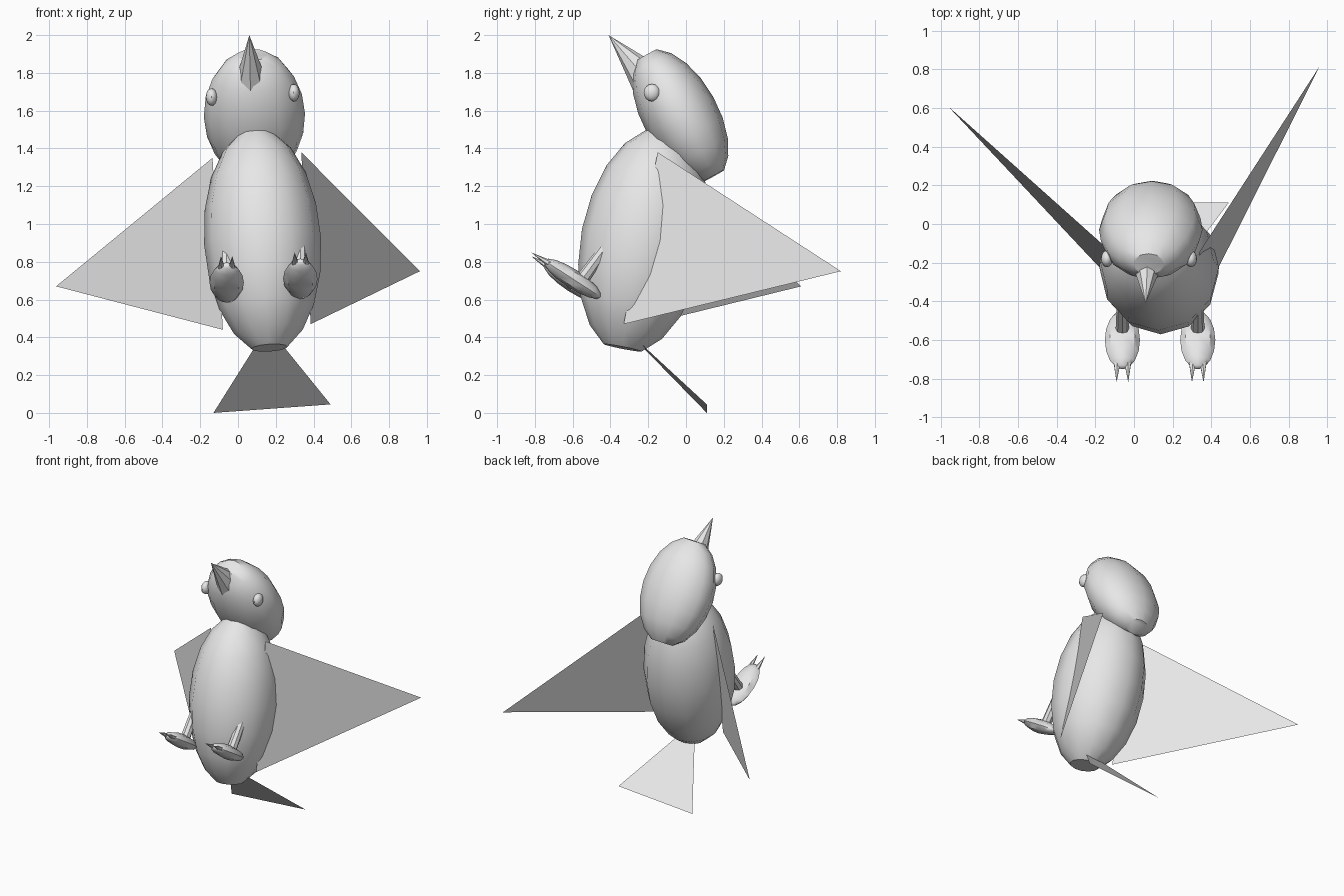
import bpy
import bmesh
import math
from mathutils import Vector, Matrix, Euler

cube = bpy.data.objects.get("Cube")
if cube:
    bpy.data.objects.remove(cube, do_unlink=True)

GREY = (0.8, 0.8, 0.8, 1.0)
grey = bpy.data.materials.new("plain_grey")
grey.use_nodes = True
grey.diffuse_color = GREY
grey.node_tree.nodes["Principled BSDF"].inputs["Base Color"].default_value = GREY


def finish(name, bm, smooth_angle=None):
    """Turn a bmesh into a named object, optionally smooth shaded."""
    mesh = bpy.data.meshes.new(name)
    bm.to_mesh(mesh)
    bm.free()
    mesh.materials.append(grey)
    ob = bpy.data.objects.new(name, mesh)
    bpy.context.collection.objects.link(ob)
    if smooth_angle:
        bpy.ops.object.select_all(action='DESELECT')
        ob.select_set(True)
        bpy.context.view_layer.objects.active = ob
        bpy.ops.object.shade_smooth_by_angle(angle=math.radians(smooth_angle))
    return ob


def ellipsoid(name, centre, radii, tilt=0, roll=0, segments=12, rings=10, blunt=True):
    """Low-poly egg; blunt ends lose their pole vertices."""
    bm = bmesh.new()
    bmesh.ops.create_uvsphere(bm, u_segments=segments, v_segments=rings, radius=1)
    if blunt:
        poles = [v for v in bm.verts if abs(v.co.z) > 0.999]
        bmesh.ops.dissolve_verts(bm, verts=poles)
    rot = Euler((math.radians(tilt), math.radians(roll), 0)).to_matrix().to_4x4()
    bm.transform(Matrix.Translation(centre) @ rot @ Matrix.Diagonal((*radii, 1)))
    return finish(name, bm, 40)


def cone(name, base, tip, r_base, r_tip=0.0, sides=6, width=1.0):
    """Cone or tapered rod from base to tip, with its width along x scaled."""
    base, tip = Vector(base), Vector(tip)
    axis = tip - base
    bm = bmesh.new()
    bmesh.ops.create_cone(bm, cap_ends=True, segments=sides, radius1=r_base,
                          radius2=r_tip, depth=axis.length)
    if r_tip == 0:
        bmesh.ops.remove_doubles(bm, verts=bm.verts, dist=1e-5)
    rot = axis.to_track_quat('Z', 'Y').to_matrix().to_4x4()
    bm.transform(Matrix.Translation((base + tip) / 2) @ rot
                 @ Matrix.Diagonal((width, 1, 1, 1)))
    return finish(name, bm, 25)


def flat_fin(name, points):
    bm = bmesh.new()
    bm.faces.new([bm.verts.new(p) for p in points])
    return finish(name, bm)


# Body and head
ellipsoid("body", (0.13, -0.225, 0.91), (0.31, 0.332, 0.607), tilt=-11, roll=-3.7)
ellipsoid("head", (0.087, -0.03, 1.575), (0.268, 0.2, 0.385), tilt=29, roll=-2)

# Beak
cone("beak", (0.07, -0.19, 1.75), (0.06, -0.41, 2.0), 0.105, sides=8, width=0.82)

# Eyes
for side, x, z in (("left", 0.295, 1.695), ("right", -0.14, 1.672)):
    ellipsoid(side + "_eye", (x, -0.18, z), (0.031, 0.044, 0.046),
              segments=12, rings=8, blunt=False)

# Wings: flat triangles whose inner edge is sunk into the body
flat_fin("left_wing", [(0.335, -0.15, 1.38), (0.385, -0.33, 0.47), (0.963, 0.82, 0.75)])
flat_fin("right_wing", [(-0.135, -0.13, 1.35), (-0.963, 0.61, 0.67), (-0.08, -0.33, 0.44)])

# Tail
flat_fin("tail", [(0.157, -0.335, 0.456), (-0.13, 0.11, 0.0), (0.49, 0.11, 0.045)])

# Legs, feet and toes
for side, x, dz in (("left", 0.33, 0.02), ("right", -0.06, 0.0)):
    cone(side + "_leg", (x, -0.57, 0.66 + dz), (x, -0.43, 0.85 + dz), 0.036, 0.03, sides=8)
    ellipsoid(side + "_foot", (x, -0.60, 0.69 + dz), (0.091, 0.05, 0.18), tilt=57,
              segments=8, rings=8, blunt=False)
    for i, offset in enumerate((-0.03, 0.03)):
        cone(f"{side}_toe_{i + 1}", (x + offset * 0.9, -0.68, 0.745 + dz),
             (x + offset, -0.82, 0.83 + dz), 0.027, sides=6)
